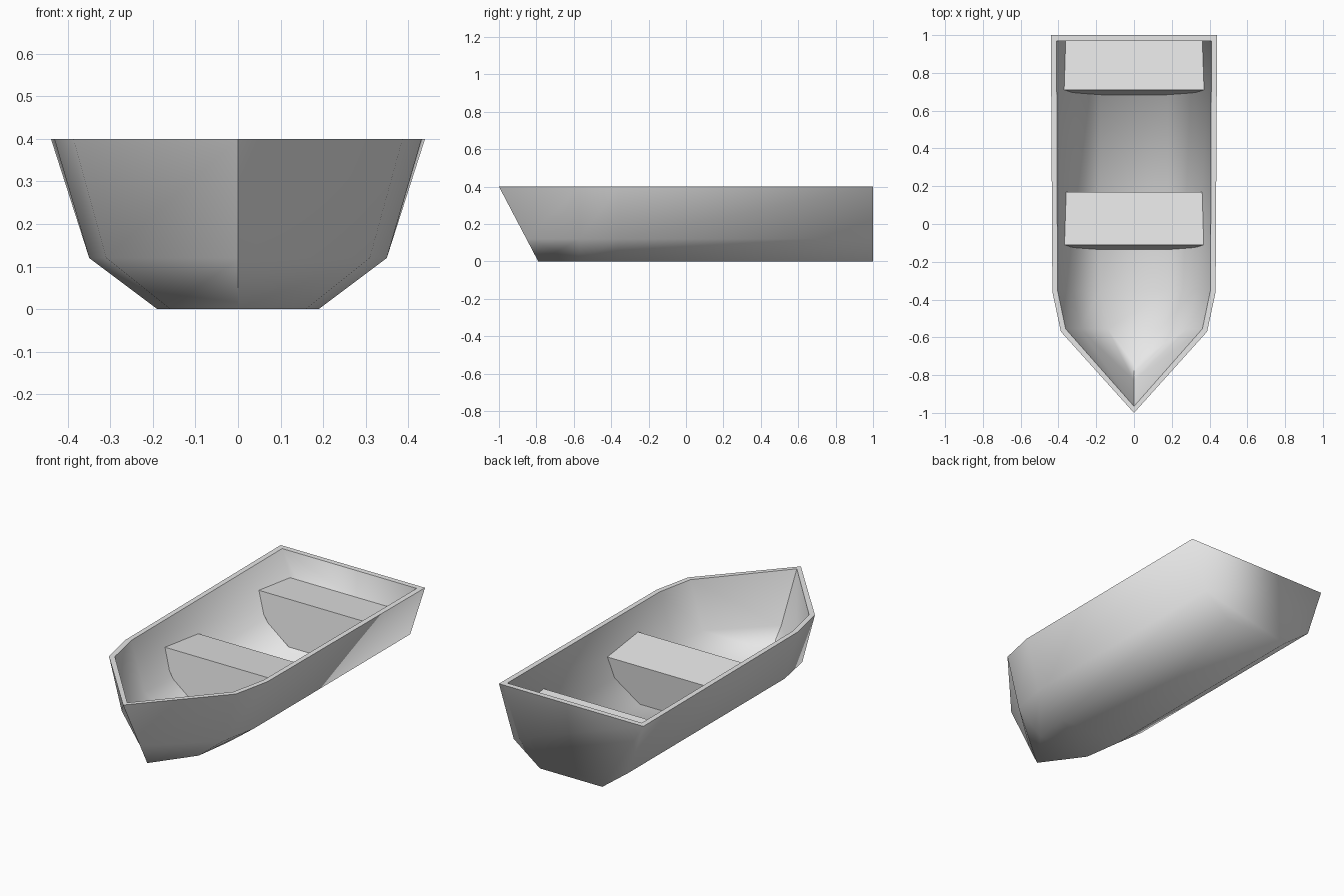
import bpy
import bmesh
import math
from mathutils import Matrix

cube = bpy.data.objects.get("Cube")
if cube:
    bpy.data.objects.remove(cube, do_unlink=True)

grey = bpy.data.materials.new("light_grey")
grey.use_nodes = True
grey.diffuse_color = (0.8, 0.8, 0.8, 1)
grey.node_tree.nodes["Principled BSDF"].inputs["Base Color"].default_value = (0.8, 0.8, 0.8, 1)


def add_object(name, bm):
    bmesh.ops.recalc_face_normals(bm, faces=bm.faces)
    mesh = bpy.data.meshes.new(name)
    bm.to_mesh(mesh)
    bm.free()
    mesh.materials.append(grey)
    obj = bpy.data.objects.new(name, mesh)
    bpy.context.collection.objects.link(obj)
    return obj


def loft_shell(bm, stations):
    """Skin U-shaped sections from stern to stem and close the transom."""
    rings = []
    for half in stations:
        points = half + [(-x, y, z) for x, y, z in reversed(half)]
        rings.append([bm.verts.new(p) for p in points])
    for a, b in zip(rings, rings[1:]):
        for i in range(len(a) - 1):
            bm.faces.new((a[i], a[i + 1], b[i + 1], b[i]))
    bm.faces.new(rings[0])
    # Rim loop runs up one side to the stem and back down the other
    return [r[0] for r in rings] + [r[-1] for r in reversed(rings)]


def stations(levels, ys, widths, stem):
    """One half section (rim, chine, floor) per y, ending in the stem."""
    result = [[(x, y, z) for x, z in zip(row, levels)] for y, row in zip(ys, widths)]
    return result + [[(0, y, z) for y, z in zip(stem, levels)]]


# Hull: outer and inner skins joined by a flat rim
bm = bmesh.new()
outer = loft_shell(bm, stations(
    (0.4, 0.12, 0), (1, -0.36, -0.57),
    ((0.44, 0.35, 0.19), (0.432, 0.35, 0.19), (0.387, 0.31, 0.16)),
    (-1, -0.853, -0.79)))
inner = loft_shell(bm, stations(
    (0.4, 0.14, 0.03), (0.97, -0.35, -0.555),
    ((0.41, 0.325, 0.18), (0.405, 0.325, 0.18), (0.362, 0.285, 0.14)),
    (-0.965, -0.83, -0.74)))
count = len(outer)
for i in range(count):
    j = (i + 1) % count
    bm.faces.new((outer[i], outer[j], inner[j], inner[i]))
bmesh.ops.remove_doubles(bm, verts=bm.verts, dist=0.0005)

# Smooth skins with a crisp rim and stem
for face in bm.faces:
    face.smooth = True
for edge in bm.edges:
    on_rim = all(v.co.z > 0.399 for v in edge.verts)
    on_stem = all(abs(v.co.x) < 0.001 for v in edge.verts)
    edge.smooth = not (on_rim or on_stem)
add_object("hull", bm)


# Bench seats: hull-shaped blocks, tilted slightly down toward the stern
def seat(name, front_y, depth):
    half = [(0.37, 0), (0.345, -0.1), (0.305, -0.155), (0.22, -0.215), (0.17, -0.25)]
    outline = half + [(-x, z) for x, z in reversed(half)]
    bm = bmesh.new()
    face = bm.faces.new([bm.verts.new((x, 0, z)) for x, z in outline])
    side = bmesh.ops.extrude_face_region(bm, geom=[face])["geom"]
    moved = [v for v in side if isinstance(v, bmesh.types.BMVert)]
    bmesh.ops.translate(bm, verts=moved, vec=(0, depth, 0))
    tilt = Matrix.Rotation(math.radians(-6), 4, "X")
    bm.transform(Matrix.Translation((0, front_y, 0.28)) @ tilt)
    add_object(name, bm)


seat("middle_seat", -0.11, 0.28)
seat("stern_seat", 0.71, 0.27)
